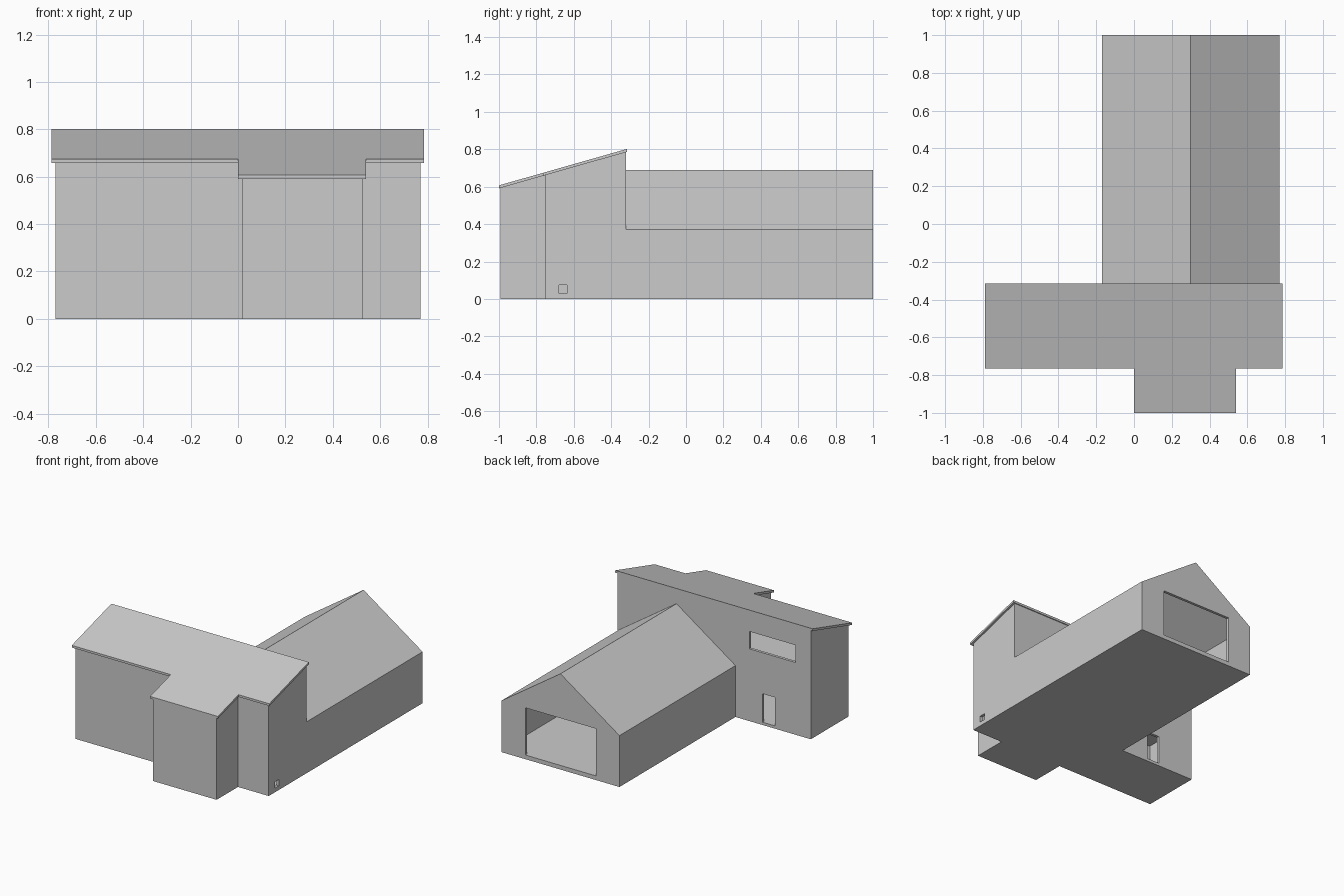
import bpy, bmesh

if "Cube" in bpy.data.objects:
    bpy.data.objects.remove(bpy.data.objects["Cube"])

T = 0.02            # wall thickness
SLOPE = 0.195 / 0.685


def loft(name, ring_a, ring_b):
    """Solid between two matching rings of points."""
    bm = bmesh.new()
    a = [bm.verts.new(p) for p in ring_a]
    b = [bm.verts.new(p) for p in ring_b]
    n = len(a)
    bm.faces.new(a[::-1])
    bm.faces.new(b)
    for i in range(n):
        bm.faces.new((a[i], a[(i + 1) % n], b[(i + 1) % n], b[i]))
    bmesh.ops.recalc_face_normals(bm, faces=bm.faces)
    me = bpy.data.meshes.new(name)
    bm.to_mesh(me)
    bm.free()
    ob = bpy.data.objects.new(name, me)
    bpy.context.collection.objects.link(ob)
    return ob


def plan(name, pts, bottom, top):
    """Plan outline raised between two heights, each a function of y."""
    return loft(name, [(x, y, bottom(y)) for x, y in pts],
                [(x, y, top(y)) for x, y in pts])


def gable(name, inset, floor, eave, ridge, y0, y1):
    """House-shaped section drawn along y."""
    l, r = -0.17 + inset, 0.77 - inset
    prof = [(l, floor), (r, floor), (r, eave), (0.30, ridge), (l, eave)]
    return loft(name, [(x, y0, z) for x, z in prof], [(x, y1, z) for x, z in prof])


def box(name, x0, x1, y0, y1, z0, z1):
    return plan(name, [(x0, y0), (x1, y0), (x1, y1), (x0, y1)],
                lambda y: z0, lambda y: z1)


def carve(ob, *cutters):
    bpy.context.view_layer.objects.active = ob
    for c in cutters:
        c.hide_render = True
        m = ob.modifiers.new("cut", 'BOOLEAN')
        m.operation, m.solver, m.object = 'DIFFERENCE', 'EXACT', c
        bpy.ops.object.modifier_apply(modifier=m.name)
        bpy.data.objects.remove(c)


def tee(l, r, back, front, pl, pr, tip):
    """Wide block outline with a bay projecting forward."""
    return [(l, back), (l, front), (pl, front), (pl, tip),
            (pr, tip), (pr, front), (r, front), (r, back)]


def roof_top(y):
    return 0.607 + (y + 1) * SLOPE


def roof_under(y):
    return roof_top(y) - 0.016


def level(z):
    return lambda y: z


# Front block walls, hollowed into two storeys
walls = plan("front_block_walls", tee(-0.77, 0.77, -0.32, -0.75, 0.02, 0.525, -0.993),
             level(0), roof_under)
room = tee(-0.77 + T, 0.77 - T, -0.32 - T, -0.75 + T, 0.02 + T, 0.525 - T, -0.993 + T)
carve(walls,
      plan("lower_room", room, level(0.02), level(0.43)),
      plan("upper_room", room, level(0.45), lambda y: roof_under(y) + 0.05),
      box("rear_window", -0.65, -0.28, -0.36, -0.30, 0.52, 0.645),
      box("rear_door", -0.485, -0.385, -0.36, -0.30, 0.02, 0.225),
      box("side_vent", 0.74, 0.80, -0.68, -0.635, 0.03, 0.075))

# Sloping slab roof
plan("front_block_roof", tee(-0.788, 0.785, -0.315, -0.765, 0.0, 0.54, -1.0),
     roof_under, roof_top)

# Rear gabled wing with a wide end opening
wing = gable("rear_wing", 0, 0, 0.37, 0.69, -0.32, 1.0)
carve(wing,
      gable("wing_room", T, 0.03, 0.36, 0.666, -0.33, 1.0 - T),
      box("wing_opening", 0.015, 0.58, 0.97, 1.03, 0.03, 0.37))
